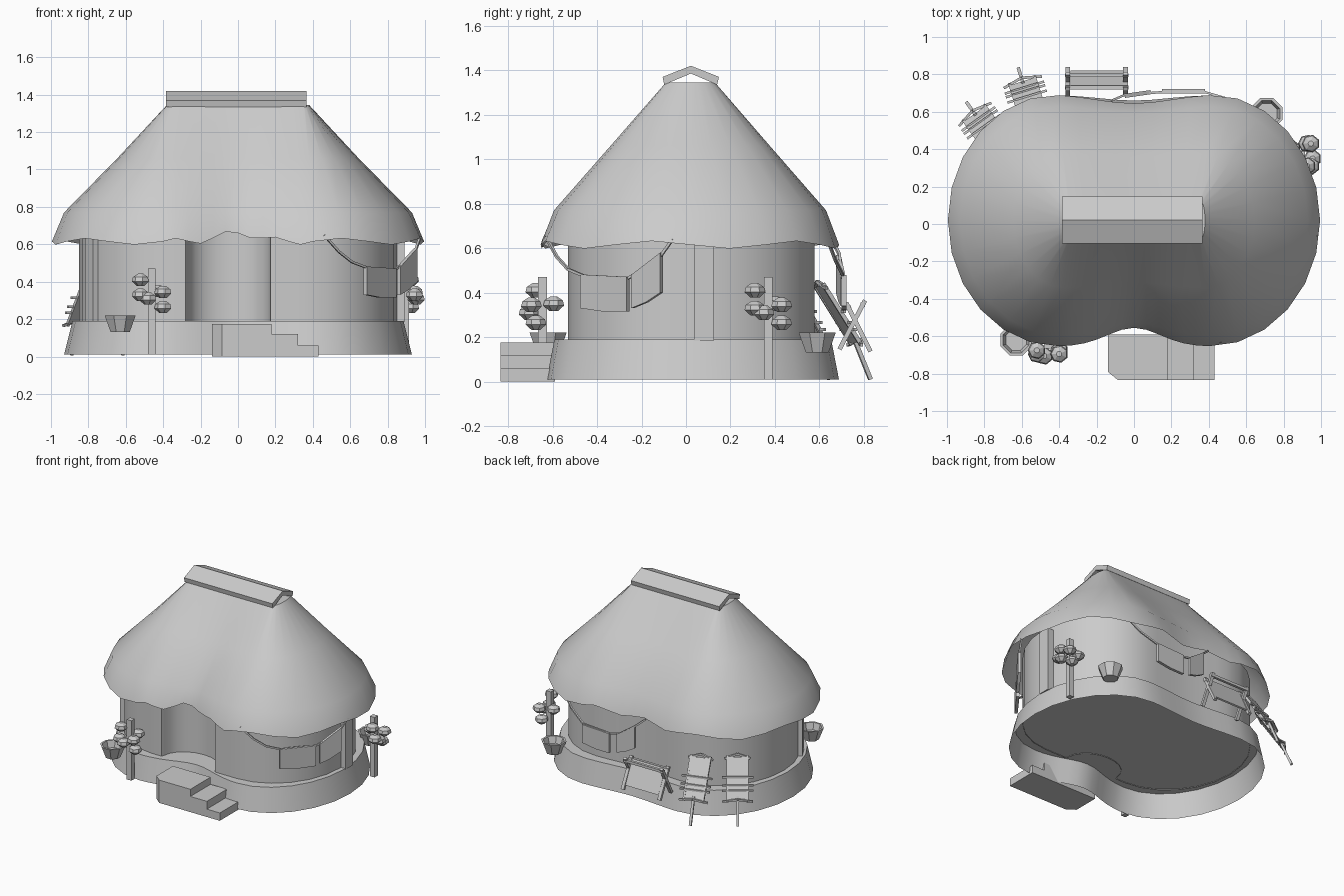
import bpy, bmesh, math
from mathutils import Vector, Matrix

if "Cube" in bpy.data.objects:
    bpy.data.objects.remove(bpy.data.objects["Cube"])

def make(name, verts, faces, smooth=None):
    me = bpy.data.meshes.new(name)
    bm = bmesh.new()
    vs = [bm.verts.new(v) for v in verts]
    for f in faces:
        bm.faces.new([vs[i] for i in f])
    bmesh.ops.recalc_face_normals(bm, faces=bm.faces[:])
    bm.to_mesh(me)
    bm.free()
    ob = bpy.data.objects.new(name, me)
    bpy.context.collection.objects.link(ob)
    if smooth:
        bpy.ops.object.select_all(action='DESELECT')
        ob.select_set(True)
        bpy.context.view_layer.objects.active = ob
        bpy.ops.object.shade_smooth_by_angle(angle=math.radians(smooth))
    return ob

def loft(name, rings, cap_top=False, cap_bottom=False, smooth=None):
    n = len(rings[0])
    faces = [(k*n+i, k*n+(i+1) % n, (k+1)*n+(i+1) % n, (k+1)*n+i)
             for k in range(len(rings)-1) for i in range(n)]
    if cap_bottom:
        faces.append(tuple(range(n))[::-1])
    if cap_top:
        faces.append(tuple(range((len(rings)-1)*n, len(rings)*n)))
    return make(name, [p for r in rings for p in r], faces, smooth)

def bar(name, p, q, w=0.02, h=0.02, up=(0, 0, 1)):
    """Box running from p to q, w wide across and h thick."""
    p, q = Vector(p), Vector(q)
    d = (q-p).normalized()
    s = d.cross(Vector(up))
    s = s.normalized() if s.length > 1e-3 else Vector((1, 0, 0))
    t = s.cross(d)
    rings = [[c+s*a*w/2+t*b*h/2 for a, b in ((-1, -1), (1, -1), (1, 1), (-1, 1))] for c in (p, q)]
    return loft(name, rings, True, True)

def stadium(c, rx, ry, cy, zf, front=lambda x: 0, back=lambda x: 0, xs=None):
    """Oval ring: two half ellipses joined by straights, with dents."""
    pts = []
    N = 12
    xs = xs or [-1+i/6 for i in range(1, 12)]
    for i in range(N+1):
        a = math.pi*(i/N-0.5)
        pts.append((c+rx*math.cos(a), ry*math.sin(a)))
    pts += [(c*(1-i/4), ry) for i in range(1, 8)]
    for i in range(N+1):
        a = math.pi*(i/N+0.5)
        pts.append((-c+rx*math.cos(a), ry*math.sin(a)))
    pts += [(c*x, -ry) for x in xs]
    out = []
    for i, (x, y) in enumerate(pts):
        y2 = cy+y+(front(x) if y < -0.8*ry else 0)-(back(x) if y > 0.8*ry else 0)
        out.append((x, y2, zf(x, y, i/len(pts))))
    return out

def dent(depth, width):
    return lambda x: depth*math.exp(-(x/width)**2)

# Platform, open underneath
loft('platform', [stadium(0.4, 0.53, 0.66, 0.03, lambda x, y, t: 0.01, dent(0.09, 0.22), dent(0.03, 0.25)),
                  stadium(0.4, 0.485, 0.625, 0.03, lambda x, y, t: 0.19, dent(0.09, 0.22), dent(0.03, 0.25))],
     cap_top=True, smooth=35)

# Round wall with curved entrance recess
def recess(x):
    u = (x+0.05)/0.22
    return 0.17*math.sqrt(1-u*u)+0.02 if abs(u) < 1 else 0.0
xs = [-0.28]+[-0.05-0.2199*math.cos(math.pi*i/10) for i in range(11)]+[0.175, 0.3]
loft('wall', [stadium(0.36, 0.49, 0.555, 0.025, lambda x, y, t: z, recess, dent(0.02, 0.25), [x/0.36 for x in xs])
              for z in (0.185, 0.72)], smooth=35)
bar('wall_post_right', (0.865, 0.08, 0.185), (0.865, 0.08, 0.68), 0.05, 0.09)
post = bar('wall_post_left', (0, 0, 0.19), (0, 0, 0.68), 0.05, 0.09)
post.matrix_world = Matrix.Translation((-0.775, -0.27, 0)) @ Matrix.Rotation(0.5, 4, 'Z')

# Thatched roof with wavy eave
def eave(x, y, t):
    z = 0.615+0.017*math.sin(t*2*math.pi*11)
    return z+0.045*math.exp(-(x/0.14)**2) if y < 0 else z
loft('thatched_roof', [
    stadium(0.4, 0.595, 0.675, 0.02, eave, dent(0.10, 0.2), dent(0.05, 0.28)),
    stadium(0.4, 0.53, 0.615, 0.02, lambda x, y, t: 0.77, dent(0.07, 0.2), dent(0.04, 0.28)),
    stadium(0.38, 0.265, 0.36, 0.02, lambda x, y, t: 1.06, dent(0.03, 0.2), dent(0.02, 0.28)),
    stadium(0.35, 0.03, 0.11, 0.02, lambda x, y, t: 1.345)], cap_top=True, smooth=40)

# Ridge cap
prof = [(-0.105, 1.37), (0.022, 1.42), (0.148, 1.37), (0.14, 1.335), (0.022, 1.385), (-0.098, 1.335)]
loft('ridge_cap', [[(x, y, z) for y, z in prof] for x in (-0.385, 0.365)], True, True)

# Entrance steps with clipped corner
for k, (x1, z) in enumerate(((0.18, 0.175), (0.32, 0.12), (0.43, 0.06))):
    x0 = (-0.14, 0.18, 0.32)[k]
    fp = [(x0, -0.59), (x0, -0.835), (x1, -0.835), (x1, -0.59)]
    if k == 0:
        fp[1:2] = [(x0, -0.79), (-0.085, -0.835)]
    loft('entrance_step', [[(x, y, h) for x, y in fp] for h in (0, z)], True, True)

# Flower bowls
def circle(cx, cy, r, z, n=8):
    return [(cx+r*math.cos((i+.5)*2*math.pi/n), cy+r*math.sin((i+.5)*2*math.pi/n), z) for i in range(n)]
for cx, cy in ((-0.63, -0.62), (0.71, 0.59)):
    loft('bowl', [circle(cx, cy, r, z) for r, z in
                  ((0.055, 0.13), (0.09, 0.22), (0.075, 0.22), (0.06, 0.17))], True, True)

# Poles with hanging bulbs: offsets along the wall, outward, and height
offsets = [(-0.06, 0.03, 0.41), (-0.06, 0.05, 0.33), (0.03, -0.05, 0.35),
           (0.06, 0.05, 0.345), (0.06, 0.03, 0.265), (-0.02, 0.06, 0.31)]
for cx, cy, tx, ty, nx, ny in ((-0.46, -0.645, 1, 0, 0, -1), (0.895, 0.37, 0, 1, 1, 0)):
    bar('plant_pole', (cx, cy, 0.01), (cx, cy, 0.47), 0.04, 0.04)
    for a, b, z in offsets:
        x, y = cx+tx*a+nx*b, cy+ty*a+ny*b
        loft('plant_bulb', [circle(x, y, 0.02, z-0.033, 7), circle(x, y, 0.048, z-0.008, 7),
                            circle(x, y, 0.042, z+0.015, 7), circle(x, y, 0.015, z+0.033, 7)], True, True)

# Washing lines
def line(name, pts):
    for p, q in zip(pts, pts[1:]):
        bar(name, p, q, 0.012, 0.012)
def cloth(name, p, q, zt, zb, th=0.022):
    p, q = Vector(p), Vector(q)
    n = Vector((q.y-p.y, p.x-q.x)).normalized()*th/2
    quad = [(p, zb[0]), ((p+q)/2, (zb[0]+zb[1])/2-0.008), (q, zb[1]), (q, zt[1]), (p, zt[0])]
    loft(name, [[(v.x+s*n.x, v.y+s*n.y, z) for v, z in quad] for s in (-1, 1)], True, True)

line('front_line', [(0.46, -0.63, 0.65), (0.54, -0.58, 0.56), (0.61, -0.53, 0.505), (0.69, -0.46, 0.475),
                    (0.84, -0.26, 0.465), (0.90, -0.18, 0.51), (0.95, -0.11, 0.57), (0.975, -0.06, 0.64)])
cloth('front_sheet', (0.68, -0.47), (0.84, -0.26), (0.48, 0.47), (0.33, 0.315))
cloth('front_towel', (0.86, -0.24), (0.95, -0.11), (0.48, 0.58), (0.33, 0.40))
line('back_line', [(0.58, 0.64, 0.63), (0.5, 0.67, 0.55), (0.38, 0.705, 0.48), (0.15, 0.705, 0.465),
                   (0.08, 0.70, 0.48), (-0.05, 0.69, 0.57), (-0.12, 0.66, 0.63)])
cloth('back_sheet', (0.38, 0.71), (0.15, 0.71), (0.48, 0.47), (0.34, 0.32))
cloth('back_towel', (0.09, 0.705), (-0.05, 0.685), (0.48, 0.57), (0.34, 0.40))

# Folding rack with slung cloth on crossed legs
for x in (-0.355, -0.045):
    bar('rack_leg', (x, 0.69, 0.145), (x, 0.805, 0.365), 0.025, 0.02)
    bar('rack_leg', (x, 0.72, 0.355), (x, 0.83, 0.135), 0.025, 0.02)
bar('rack_rail', (-0.37, 0.795, 0.345), (-0.03, 0.795, 0.345))
bar('rack_rail', (-0.37, 0.73, 0.335), (-0.03, 0.73, 0.335))
bar('rack_cloth', (-0.2, 0.735, 0.335), (-0.2, 0.815, 0.165), 0.28, 0.012)

# Deck chairs leaning on the platform edge
def chair(cx, cy, ang):
    d = Vector((-math.sin(ang), math.cos(ang), 0))
    a = Vector((math.cos(ang), math.sin(ang), 0))
    P = lambda u, v, z: Vector((cx, cy, z))+d*u+a*v
    up = (0, 0, 1)
    bar('chair_sling', P(-0.11, 0, 0.43), P(0.05, 0, 0.18), 0.13, 0.012, up)
    for s in (-1, 1):
        bar('chair_side', P(-0.12, s*0.07, 0.44), P(0.06, s*0.07, 0.165), 0.014, 0.018, up)
        bar('chair_top', P(-0.11, s*0.09, 0.42), P(-0.125, 0, 0.45), 0.015, 0.015)
    for u, z in ((-0.03, 0.315), (0.0, 0.265), (0.02, 0.235)):
        bar('chair_rung', P(u, -0.11, z), P(u, 0.11, z), 0.013, 0.013)
    for s in (-1, 1):
        bar('chair_foot', P(0.05, s*0.105, 0.165), P(0.075, 0, 0.19), 0.014, 0.014)
    bar('chair_strut', P(0.045, 0, 0.20), P(0.125, 0, 0.01), 0.018, 0.018)

chair(-0.58, 0.71, 0.3)
chair(-0.82, 0.545, 0.62)
